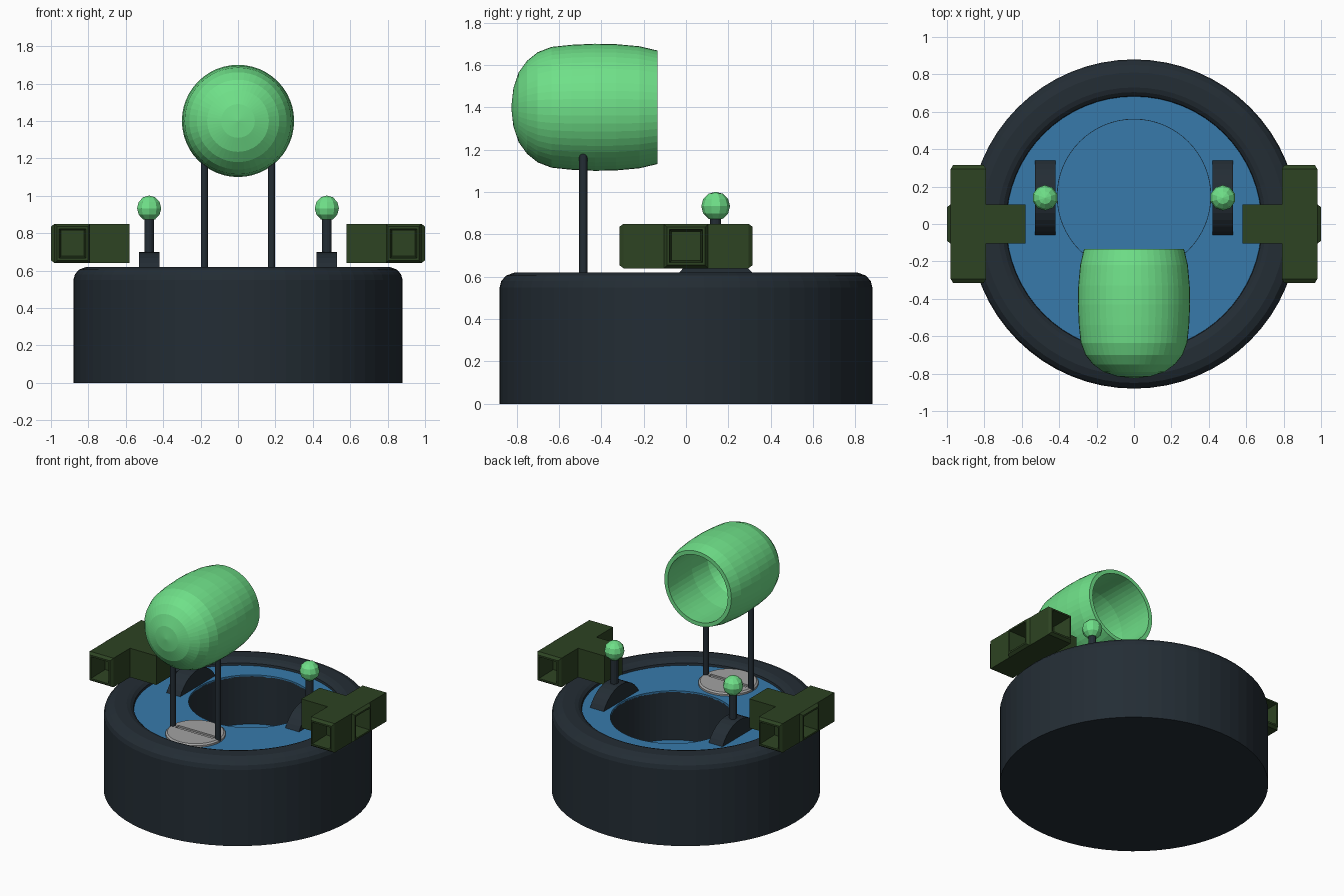
import bpy, bmesh, math
from mathutils import Vector, Matrix

cube = bpy.data.objects.get("Cube")
if cube:
    bpy.data.objects.remove(cube, do_unlink=True)


def material(name, rgb):
    m = bpy.data.materials.new(name)
    m.use_nodes = True
    m.diffuse_color = (*rgb, 1)
    m.node_tree.nodes["Principled BSDF"].inputs["Base Color"].default_value = (*rgb, 1)
    return m


NAVY = material("dark navy", (0.017, 0.026, 0.035))
BLUE = material("blue", (0.038, 0.195, 0.41))
GREEN = material("light green", (0.16, 0.75, 0.25))
OLIVE = material("dark green", (0.026, 0.056, 0.016))
GREY = material("grey", (0.36, 0.36, 0.36))


def finish(bm, name, mat, loc=(0, 0, 0), rot=(0, 0, 0)):
    bmesh.ops.recalc_face_normals(bm, faces=bm.faces[:])
    me = bpy.data.meshes.new(name)
    bm.to_mesh(me)
    bm.free()
    ob = bpy.data.objects.new(name, me)
    ob.location, ob.rotation_euler = loc, rot
    me.materials.append(mat)
    bpy.context.collection.objects.link(ob)
    return ob


def lathe(name, mat, profile, loc=(0, 0, 0), rot=(0, 0, 0), n=64):
    """Spin (radius, height) points round z."""
    bm = bmesh.new()
    verts = [bm.verts.new((r, 0, h)) for r, h in profile]
    edges = [bm.edges.new(p) for p in zip(verts, verts[1:])]
    bmesh.ops.spin(bm, geom=verts + edges, cent=(0, 0, 0), axis=(0, 0, 1),
                   angle=2 * math.pi, steps=n)
    bmesh.ops.remove_doubles(bm, verts=bm.verts[:], dist=1e-4)
    return finish(bm, name, mat, loc, rot)


def rod(name, mat, r, z0, z1, x, y, n=64):
    return lathe(name, mat, [(0, z0), (r, z0), (r, z1), (0, z1)], (x, y, 0), n=n)


def box(name, mat, size, loc):
    bm = bmesh.new()
    bmesh.ops.create_cube(bm, size=1, matrix=Matrix.Diagonal((*size, 1)))
    return finish(bm, name, mat, loc)


def cut(targets, cutter):
    for ob in targets:
        mod = ob.modifiers.new("cut", "BOOLEAN")
        mod.operation, mod.solver, mod.object = "DIFFERENCE", "EXACT", cutter
        bpy.context.view_layer.objects.active = ob
        bpy.ops.object.modifier_apply(modifier=mod.name)
    bpy.data.objects.remove(cutter, do_unlink=True)


# Round body with a soft rim, a sunken deck and an off-centre pit
FLOOR = 0.58
body = lathe("body", NAVY, [(0, 0), (0.88, 0), (0.88, 0.55), (0.872, 0.58), (0.85, 0.605),
                            (0.81, 0.62), (0.73, 0.62), (0.705, 0.612), (0.685, 0.595),
                            (0.68, 0.57), (0, 0.57)])
deck = rod("deck", BLUE, 0.682, 0.565, FLOOR, 0, 0)
cut([body, deck], rod("pit_cutter", NAVY, 0.41, 0.22, 0.8, 0, 0.15))
rod("pit_floor", BLUE, 0.409, 0.219, 0.225, 0, 0.15)

# Slotted grey plate under the pod
plate = lathe("pod_plate", GREY, [(0, 0.57), (0.197, 0.57), (0.197, 0.593), (0.185, 0.602),
                                  (0, 0.602)], (0, -0.485, 0), n=40)
cut([plate], box("slot_cutter", GREY, (0.3, 0.035, 0.03), (0, -0.485, 0.605)))

# Hollow pod lying along y, open at the back
lathe("pod", GREEN, [(0, -0.825), (0.09, -0.815), (0.165, -0.79), (0.22, -0.75),
                     (0.26, -0.70), (0.285, -0.635), (0.295, -0.54), (0.30, -0.43),
                     (0.298, -0.33), (0.288, -0.22), (0.268, -0.135), (0.24, -0.135),
                     (0.245, -0.25), (0.25, -0.42), (0.235, -0.58), (0.18, -0.69),
                     (0.09, -0.74), (0, -0.75)],
      (0, 0, 1.4), (-math.pi / 2, 0, 0), n=48)


def lever_base(name, x, y):
    """Circular segment standing on the deck."""
    bm = bmesh.new()
    r, centre, width = 0.227, 0.473, 0.11
    half = math.acos((FLOOR - 0.005 - centre) / r)
    pts = [half * (i / 6 - 1) for i in range(13)]
    face = bm.faces.new([bm.verts.new((-width / 2, r * math.sin(a), centre + r * math.cos(a)))
                         for a in pts])
    ext = bmesh.ops.extrude_face_region(bm, geom=[face])["geom"]
    bmesh.ops.translate(bm, vec=(width, 0, 0),
                        verts=[v for v in ext if isinstance(v, bmesh.types.BMVert)])
    if not face.is_valid or all(f.normal.x > -0.9 for f in bm.faces):
        bmesh.ops.holes_fill(bm, edges=[e for e in bm.edges if e.is_boundary])
    finish(bm, name, NAVY, (x, y, 0))


def step(bm, face, dist, scale):
    """Extrude one face along its normal and scale the new end."""
    normal = face.normal.copy()
    new = bmesh.ops.extrude_discrete_faces(bm, faces=[face])["faces"][0]
    mid = new.calc_center_median()
    for v in new.verts:
        v.co = mid + (v.co - mid) * scale + normal * dist
    new.normal_update()
    return new


def thruster(name, side):
    """T-shaped square duct with three open, tapered ends."""
    bm = bmesh.new()
    bmesh.ops.create_cube(bm, size=0.21)
    bm.normal_update()
    for d in (Vector((side, 0, 0)), Vector((0, 1, 0)), Vector((0, -1, 0))):
        face = max(bm.faces, key=lambda f: f.calc_center_median().dot(d) + f.normal.dot(d))
        for dist, scale in ((0.19, 1), (0.02, 0.86), (0, 0.87), (-0.15, 0.87)):
            # The pocket keeps the outward direction of the duct
            face = step(bm, face, dist, scale)
            face.normal = d
    finish(bm, name, OLIVE, (side * 0.685, 0, 0.745))


# Paired parts
for label, s in (("left", 1), ("right", -1)):
    rod(label + "_pod_post", NAVY, 0.019, 0.585, 1.19, s * 0.18, -0.485, n=16)
    lever_base(label + "_lever_base", s * 0.475, 0.14)
    rod(label + "_lever_stick", NAVY, 0.026, 0.68, 0.89, s * 0.475, 0.14, n=12)
    bm = bmesh.new()
    bmesh.ops.create_uvsphere(bm, u_segments=10, v_segments=6, radius=0.068)
    finish(bm, label + "_lever_knob", GREEN, (s * 0.475, 0.14, 0.933))
    thruster(label + "_thruster", s)
